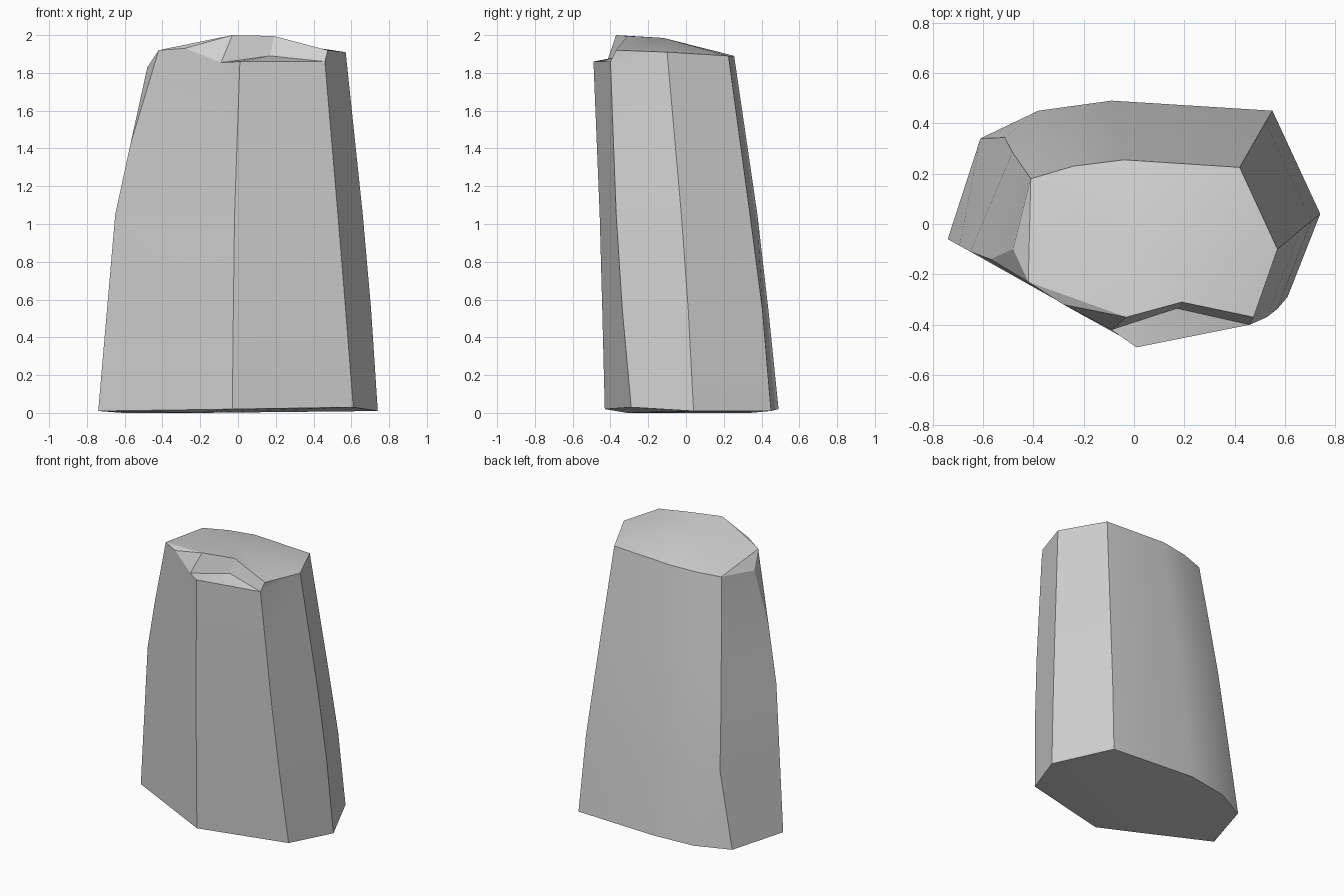
import bpy
import bmesh
import math
from mathutils import Vector

default_cube = bpy.data.objects.get("Cube")
if default_cube:
    bpy.data.objects.remove(default_cube, do_unlink=True)

# Stone colour
stone = bpy.data.materials.new("pale_grey_stone")
stone.use_nodes = True
grey = (0.64, 0.64, 0.64, 1)
stone.diffuse_color = grey
stone.node_tree.nodes["Principled BSDF"].inputs["Base Color"].default_value = grey

# Corner ridges of the pillar, each running from the ground to the top
ridges = {
    "left": [(-.74, -.06, .01), (-.65, -.11, 1.05), (-.57, -.14, 1.42), (-.48, -.1, 1.83)],
    "front": [(-.03, -.43, .02), (-.02, -.455, 1), (.01, -.49, 1.86)],
    "front_right": [(.61, -.29, .03), (.55, -.36, .8), (.46, -.4, 1.86)],
    "right": [(.74, .04, .01), (.69, 0, .77), (.57, -.1, 1.91)],
    "back_right": [(.55, .45, .01), (.52, .4, .6), (.42, .225, 1.89)],
    "back": [(-.09, .49, .02), (-.07, .4, .9), (-.04, .255, 1.89)],
    "back_bend": [(-.38, .45, .01), (-.33, .37, .9), (-.24, .23, 1.88)],
    "back_left": [(-.61, .34, 0), (-.52, .355, .45), (-.48, .28, 1.1), (-.41, .18, 1.87)],
}
names = list(ridges)
levels = (.55, 1.05, 1.42)


def point_at(path, height):
    """Point on a ridge at the given height."""
    for low, high in zip(path, path[1:]):
        if height <= high[2]:
            share = (height - low[2]) / (high[2] - low[2])
            return Vector(low).lerp(Vector(high), share)
    return Vector(path[-1])


bm = bmesh.new()
columns = {}
for name, path in ridges.items():
    points = [path[0], *[point_at(path, z) for z in levels], path[-1]]
    columns[name] = [bm.verts.new(p) for p in points]
base = {name: column[0] for name, column in columns.items()}
shoulder = {name: column[-2] for name, column in columns.items()}
top = {name: column[-1] for name, column in columns.items()}

# Side walls; the wall between left and front is finished separately at the top
for name, following in zip(names, names[1:] + names[:1]):
    a, b = columns[name], columns[following]
    rows = len(levels) + 1
    if name == "left":
        rows -= 1
    for i in range(rows):
        bm.faces.new((a[i], b[i], b[i + 1], a[i + 1]))

# Broken rim and chipped ledge
left_rim = bm.verts.new((-.42, -.23, 1.92))
lip = bm.verts.new((-.28, -.32, 1.93))
chip_corner = bm.verts.new((-.09, -.42, 1.855))
chip_back = bm.verts.new((.17, -.335, 1.89))
peak_left = bm.verts.new((-.03, -.37, 2))
peak_right = bm.verts.new((.19, -.31, 1.995))
right_rim = bm.verts.new((.475, -.37, 1.92))

facets = [
    # upper front wall
    (shoulder["left"], shoulder["front"], chip_corner, lip, left_rim),
    (shoulder["front"], top["front"], chip_corner),
    # left shoulder chamfer
    (shoulder["left"], left_rim, top["left"]),
    (top["back_left"], top["left"], left_rim),
    # chips beside the ledge
    (left_rim, lip, peak_left),
    (lip, chip_corner, peak_left),
    # ledge and the wall behind it
    (chip_corner, top["front"], chip_back),
    (top["front"], top["front_right"], chip_back),
    (chip_corner, chip_back, peak_right, peak_left),
    (chip_back, top["front_right"], right_rim, peak_right),
    (top["front_right"], top["right"], right_rim),
]
for facet in facets:
    bm.faces.new(facet)

# Gently domed top
crown = bm.verts.new((.05, -.12, 1.985))
rim = [left_rim, peak_left, peak_right, right_rim]
rim += [top[name] for name in names[names.index("right"):]]
for a, b in zip(rim, rim[1:] + rim[:1]):
    bm.faces.new((a, b, crown))

# Underside with a slight undercut at the front
sole = bm.verts.new((-.2, -.31, 0))
around = [base[name] for name in names]
for a, b in zip(around, around[1:] + around[:1]):
    bm.faces.new((b, a, sole))

bmesh.ops.recalc_face_normals(bm, faces=bm.faces[:])
mesh = bpy.data.meshes.new("rock_pillar")
bm.to_mesh(mesh)
bm.free()
mesh.materials.append(stone)
pillar = bpy.data.objects.new("rock_pillar", mesh)
bpy.context.collection.objects.link(pillar)

# Soft faces with crisp ridges
bpy.ops.object.select_all(action="DESELECT")
pillar.select_set(True)
bpy.context.view_layer.objects.active = pillar
bpy.ops.object.shade_smooth_by_angle(angle=math.radians(22))
